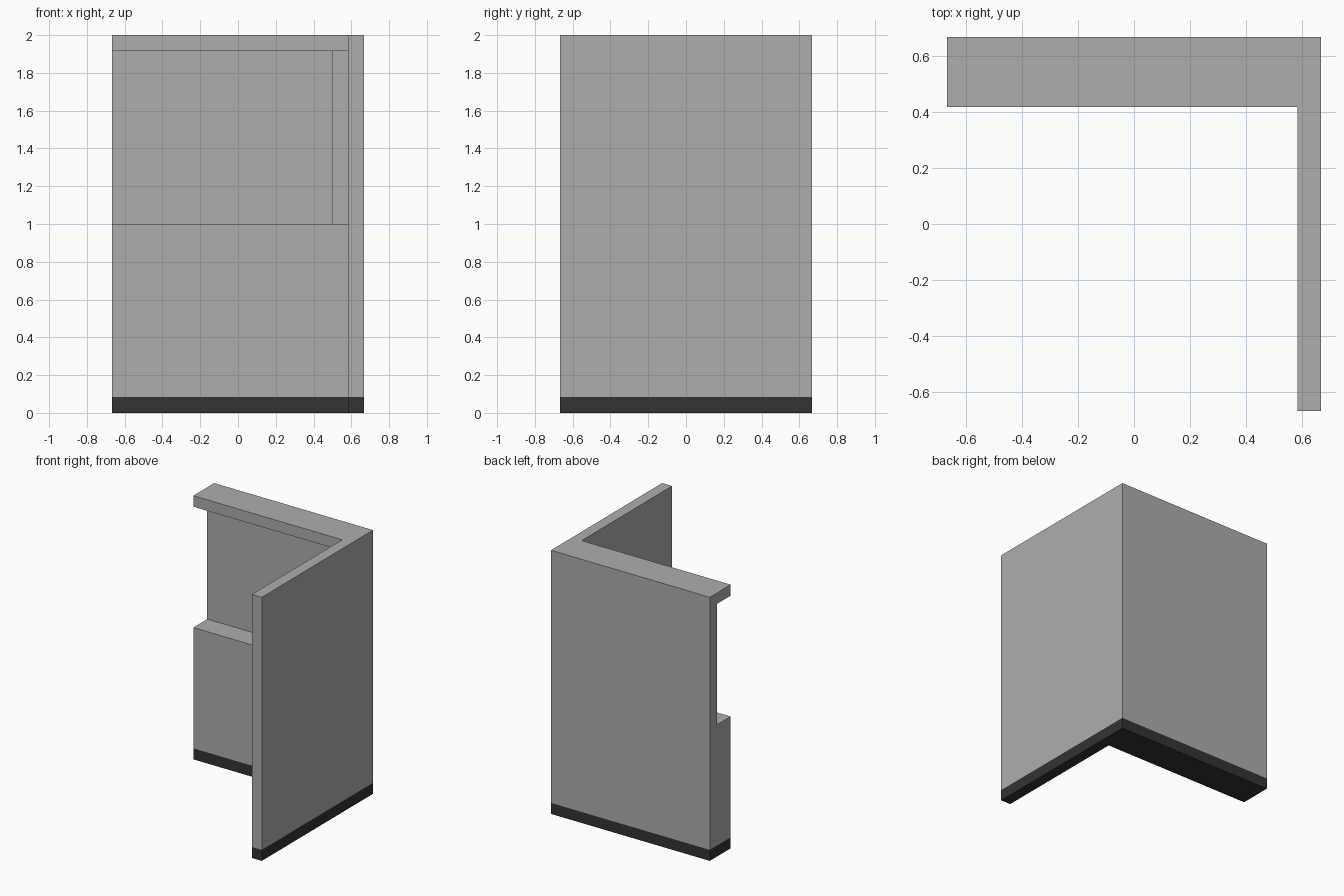
import bpy
import bmesh
from mathutils import Vector

cube = bpy.data.objects.get("Cube")
if cube:
    bpy.data.objects.remove(cube, do_unlink=True)

H = 2 / 3            # half of the footprint
T = 1 / 12           # panel thickness
INNER = H - T        # inner face of the side panel
FRONT = H - 0.25     # front face of the deep back wall
NICHE = H - T        # rear face of the niche
SILL, HEAD = 1.0, 2 - T


def material(name, value):
    mat = bpy.data.materials.new(name)
    mat.use_nodes = True
    colour = (value, value, value, 1)
    mat.diffuse_color = colour
    mat.node_tree.nodes["Principled BSDF"].inputs["Base Color"].default_value = colour
    return mat


def prism(name, outline, offset, mat):
    """Sweep a closed 3D outline along an offset into a solid."""
    bm = bmesh.new()
    face = bm.faces.new([bm.verts.new(p) for p in outline])
    result = bmesh.ops.extrude_face_region(bm, geom=[face], use_keep_orig=True)
    moved = [v for v in result["geom"] if isinstance(v, bmesh.types.BMVert)]
    bmesh.ops.translate(bm, verts=moved, vec=Vector(offset))
    bmesh.ops.recalc_face_normals(bm, faces=bm.faces)
    mesh = bpy.data.meshes.new(name)
    bm.to_mesh(mesh)
    bm.free()
    mesh.materials.append(mat)
    obj = bpy.data.objects.new(name, mesh)
    bpy.context.collection.objects.link(obj)
    return obj


def box(name, x, y, z, mat):
    outline = [(x[0], y[0], z[0]), (x[1], y[0], z[0]),
               (x[1], y[1], z[0]), (x[0], y[1], z[0])]
    return prism(name, outline, (0, 0, z[1] - z[0]), mat)


grey = material("panel grey", 0.423)
dark = material("skirting charcoal", 0.033)

# L-shaped skirting under both walls
plan = [(-H, FRONT), (INNER, FRONT), (INNER, -H), (H, -H), (H, H), (-H, H)]
prism("skirting", [(x, y, 0) for x, y in plan], (0, 0, T), dark)

# Deep back wall: low counter, thin rear panel and overhanging header
section = [(FRONT, T), (FRONT, SILL), (NICHE, SILL), (NICHE, HEAD),
           (FRONT, HEAD), (FRONT, 2), (H, 2), (H, T)]
prism("back_wall", [(-H, y, z) for y, z in section], (INNER + H, 0, 0), grey)

# Thin side panel
box("side_wall", (INNER, H), (-H, H), (T, 2), grey)

# Recessed post in the inner corner of the niche
box("niche_post", (INNER - T, INNER), (NICHE - T, NICHE), (SILL, HEAD), grey)
